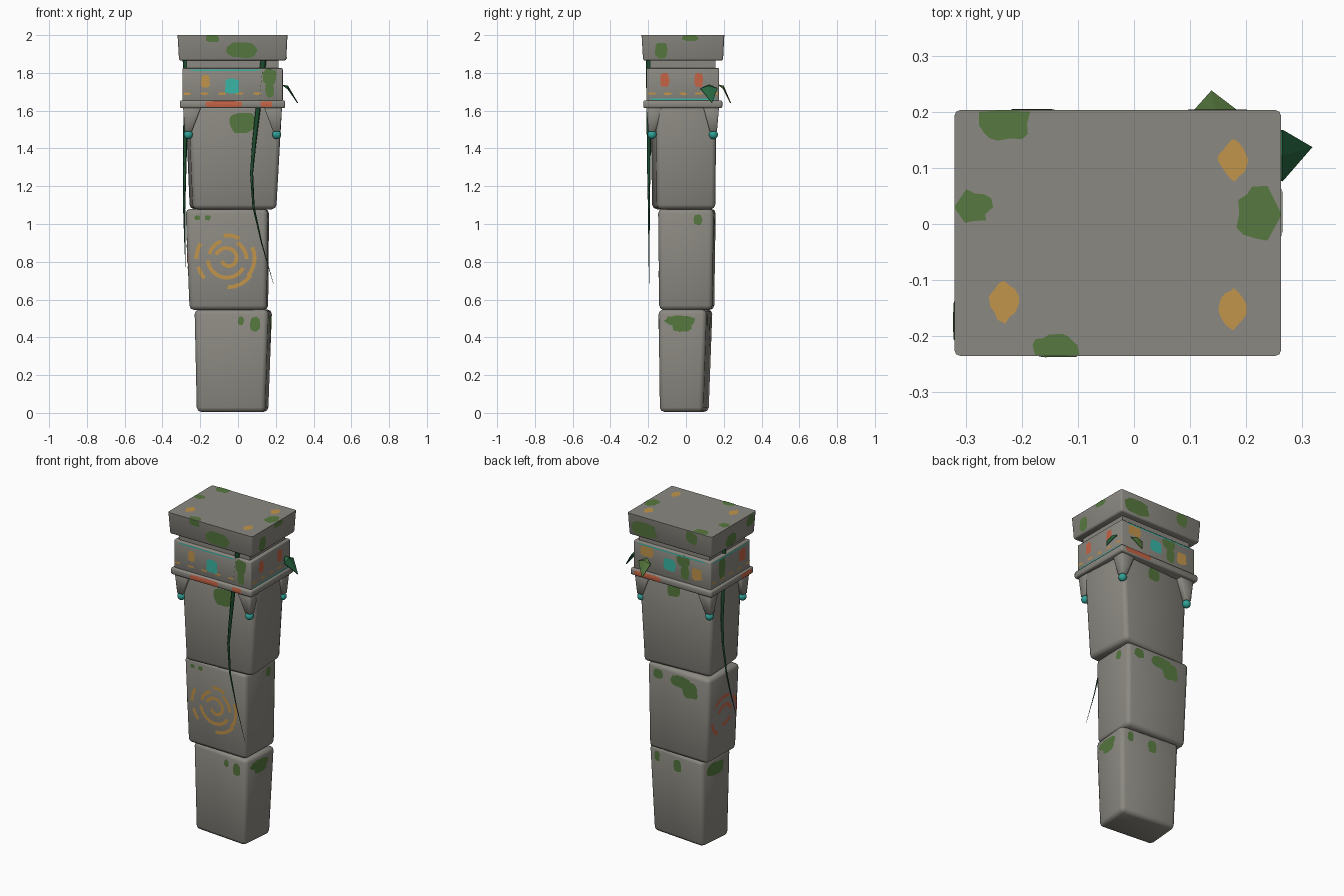
import bpy, bmesh, math, random
from mathutils import Vector
from mathutils.bvhtree import BVHTree

random.seed(4)
if "Cube" in bpy.data.objects:
    bpy.data.objects.remove(bpy.data.objects["Cube"])


def material(name, *rgb):
    m = bpy.data.materials.new(name)
    m.use_nodes = True
    m.diffuse_color = (*rgb, 1)
    bsdf = m.node_tree.nodes["Principled BSDF"]
    bsdf.inputs["Base Color"].default_value = (*rgb, 1)
    bsdf.inputs["Roughness"].default_value = 0.85
    return m


STONE = material("grey_stone", 0.26, 0.25, 0.22)
MOSS = material("moss_green", 0.095, 0.19, 0.05)
OCHRE = material("ochre_paint", 0.54, 0.3, 0.07)
TEAL = material("teal_paint", 0.04, 0.47, 0.39)
BEAD = material("teal_bead", 0.03, 0.36, 0.31)
CLAY = material("terracotta_paint", 0.56, 0.125, 0.06)
VINE = material("dark_vine_green", 0.012, 0.075, 0.028)
LEAF = material("leaf_green", 0.02, 0.13, 0.05)

surfaces = {}


def add_mesh(name, verts, faces, mat):
    me = bpy.data.meshes.new(name)
    me.from_pydata(verts, [], faces)
    ob = bpy.data.objects.new(name, me)
    bpy.context.collection.objects.link(ob)
    me.materials.append(mat)
    return ob


def smooth(ob, angle):
    bpy.ops.object.select_all(action="DESELECT")
    ob.select_set(True)
    bpy.context.view_layer.objects.active = ob
    bpy.ops.object.shade_smooth_by_angle(angle=math.radians(angle))


def block(name, z0, z1, low, high, yaw=0, bevel=0.0, segments=2, sharp_top=False):
    """Tapered stone; low and high are outer bounds (x0, x1, y0, y1)."""
    bm = bmesh.new()
    c, s = math.cos(math.radians(yaw)), math.sin(math.radians(yaw))
    rings = []
    for z, (x0, x1, y0, y1) in ((z0, low), (z1, high)):
        w, d = (x1 - x0) / 2, (y1 - y0) / 2
        k = c * c - s * s
        a, b = (w * c - d * abs(s)) / k, (d * c - w * abs(s)) / k
        rings.append([bm.verts.new(((x0 + x1) / 2 + i * a * c - j * b * s,
                                    (y0 + y1) / 2 + i * a * s + j * b * c, z))
                      for i, j in ((-1, -1), (1, -1), (1, 1), (-1, 1))])
    lo, hi = rings
    bm.faces.new(lo[::-1])
    bm.faces.new(hi)
    for i in range(4):
        j = (i + 1) % 4
        bm.faces.new((lo[i], lo[j], hi[j], hi[i]))
    if bevel:
        edges = [e for e in bm.edges if not (sharp_top and all(v in hi for v in e.verts))]
        bmesh.ops.bevel(bm, geom=edges, offset=bevel, segments=segments,
                        profile=0.5, affect="EDGES")
    bmesh.ops.recalc_face_normals(bm, faces=bm.faces)
    surfaces[name] = BVHTree.FromBMesh(bm)
    me = bpy.data.meshes.new(name)
    bm.to_mesh(me)
    bm.free()
    ob = bpy.data.objects.new(name, me)
    bpy.context.collection.objects.link(ob)
    me.materials.append(STONE)
    if bevel:
        smooth(ob, 50)
    return ob


# Stone column
block("lower_block", 0.005, 0.547, (-0.22, 0.162, -0.14, 0.122), (-0.232, 0.182, -0.147, 0.142), -5, 0.024)
block("middle_block", 0.545, 1.08, (-0.257, 0.16, -0.142, 0.15), (-0.278, 0.165, -0.148, 0.158), -1.5, 0.024)
block("upper_block", 1.078, 1.63, (-0.257, 0.204, -0.18, 0.156), (-0.28, 0.235, -0.19, 0.163), 3.5, 0.024)
block("ledge", 1.613, 1.655, (-0.308, 0.25, -0.226, 0.192), (-0.308, 0.25, -0.226, 0.192), 0, 0.01)
block("frieze", 1.65, 1.825, (-0.295, 0.237, -0.21, 0.176), (-0.295, 0.237, -0.21, 0.176), 0, 0.006)
block("neck", 1.82, 1.87, (-0.272, 0.215, -0.19, 0.155), (-0.272, 0.215, -0.19, 0.155))
block("cap", 1.865, 2.0, (-0.312, 0.255, -0.227, 0.196), (-0.32, 0.262, -0.235, 0.203), 0, 0.01, 2, True)

# Corner brackets with hanging beads
for bx, dx in ((-0.263, 0.02), (0.205, -0.02)):
    for by, dy in ((-0.18, 0.012), (0.145, -0.012)):
        tx, ty = bx + dx, by + dy
        block("corner_bracket", 1.49, 1.62, (bx - 0.019, bx + 0.019, by - 0.019, by + 0.019),
              (tx - 0.048, tx + 0.048, ty - 0.042, ty + 0.042), 0, 0.004, 1)
        bpy.ops.mesh.primitive_uv_sphere_add(segments=16, ring_count=10, radius=0.024, location=(bx, by, 1.473))
        bead = bpy.context.object
        bead.name = "bead"
        bead.data.materials.append(BEAD)
        smooth(bead, 60)

# Paint helpers: thin patches laid onto a stone surface
SIDES = {
    "front": (lambda u, v: (u, -1, v), (0, 1, 0)),
    "back": (lambda u, v: (u, 1, v), (0, -1, 0)),
    "left": (lambda u, v: (1, u, v), (-1, 0, 0)),
    "right": (lambda u, v: (-1, u, v), (1, 0, 0)),
    "top": (lambda u, v: (u, v, 3), (0, 0, -1)),
}


def project(part, side, u, v, lift=0.0025):
    start, way = SIDES[side]
    way = Vector(way)
    hit, normal, _, _ = surfaces[part].ray_cast(Vector(start(u, v)), way)
    if hit is None or normal.dot(way) > -0.6:
        return None
    return hit - way * lift


def patch(part, side, mat, u0, u1, v0, v1, power=0.7, rough=0.1, n=18):
    """Rounded blotch filling a rectangle, trimmed to the face."""
    cu, cv, ru, rv = (u0 + u1) / 2, (v0 + v1) / 2, (u1 - u0) / 2, (v1 - v0) / 2
    centre = project(part, side, cu, cv)
    if centre is None:
        return
    ring = []
    for i in range(n):
        a = math.tau * i / n
        f = 1 + random.uniform(-rough, rough)
        du, dv = (math.copysign(abs(t) ** power, t) * f for t in (math.cos(a), math.sin(a)))
        for k in range(20, 0, -1):
            p = project(part, side, cu + du * ru * k / 20, cv + dv * rv * k / 20)
            if p:
                ring.append(p)
                break
    m = len(ring)
    flip = side in ("back", "right")
    faces = [(0, i + 1, (i + 1) % m + 1)[::-1 if flip else 1] for i in range(m)]
    add_mesh(f"{part}_{mat.name}", [centre] + ring, faces, mat)


def stroke(part, side, mat, cu, cv, r0, r1, a0, a1, width=0.02):
    """Curved brush stroke from angle a0 to a1, radius r0 to r1."""
    steps = max(4, int(abs(a1 - a0) / 12))
    pairs = []
    for i in range(steps + 1):
        t = i / steps
        a, r = math.radians(a0 + (a1 - a0) * t), r0 + (r1 - r0) * t
        pair = [project(part, side, cu + q * math.cos(a), cv + q * math.sin(a))
                for q in (r - width / 2, r + width / 2)]
        if all(pair):
            pairs.append(pair)
    verts = [p for pair in pairs for p in pair]
    faces = [(i, i + 1, i + 3, i + 2)[::1 if side == "right" else -1] for i in range(0, len(verts) - 2, 2)]
    faces = [f[::-1] for f in faces] if side != "right" else faces
    add_mesh(f"{part}_stroke", verts, faces, mat)


# Moss blotches
for part, side, *box in (
        ("cap", "front", -0.17, -0.1, 1.962, 2.0), ("cap", "front", -0.06, 0.1, 1.88, 1.96),
        ("cap", "left", -0.165, -0.1, 1.875, 1.96), ("cap", "left", -0.02, 0.065, 1.968, 2.0),
        ("cap", "back", 0.06, 0.24, 1.88, 1.965), ("cap", "back", -0.22, -0.14, 1.92, 1.998),
        ("cap", "right", -0.04, 0.06, 1.875, 1.95), ("cap", "right", -0.21, -0.14, 1.93, 1.998),
        ("cap", "top", -0.275, -0.185, 0.15, 0.25), ("cap", "top", -0.38, -0.257, 0.0, 0.06),
        ("cap", "top", 0.185, 0.335, -0.03, 0.068), ("cap", "top", -0.18, -0.1, -0.27, -0.197),
        ("frieze", "front", 0.13, 0.205, 1.74, 1.82), ("frieze", "front", 0.145, 0.19, 1.67, 1.76),
        ("frieze", "back", -0.15, -0.06, 1.75, 1.82), ("frieze", "back", -0.145, -0.09, 1.67, 1.77),
        ("frieze", "right", 0.04, 0.1, 1.69, 1.82),
        ("upper_block", "front", -0.04, 0.09, 1.48, 1.59), ("upper_block", "back", -0.06, 0.02, 1.53, 1.61),
        ("middle_block", "front", -0.23, -0.2, 1.02, 1.045), ("middle_block", "front", -0.175, -0.145, 1.02, 1.045),
        ("middle_block", "left", 0.04, 0.085, 0.995, 1.05), ("middle_block", "back", 0.055, 0.12, 0.995, 1.05),
        ("middle_block", "back", -0.14, 0.0, 0.98, 1.05), ("middle_block", "back", -0.19, -0.08, 0.93, 1.03),
        ("lower_block", "front", 0.065, 0.115, 0.43, 0.51), ("lower_block", "front", 0.0, 0.03, 0.465, 0.51),
        ("lower_block", "left", -0.11, 0.05, 0.46, 0.515), ("lower_block", "left", -0.07, 0.03, 0.43, 0.48),
        ("lower_block", "back", 0.1, 0.14, 0.46, 0.52), ("lower_block", "back", -0.055, 0.0, 0.43, 0.51),
        ("lower_block", "right", -0.05, 0.1, 0.43, 0.51)):
    patch(part, side, MOSS, *box)

# Ochre diamonds on the cap
for u, v in ((0.177, 0.115), (0.175, -0.152), (-0.232, -0.138)):
    patch("cap", "top", OCHRE, u - 0.027, u + 0.027, v - 0.037, v + 0.037, 1.4)

# Painted frieze and ledge
for side, mat, *box in (
        ("front", TEAL, -0.07, 0.005, 1.69, 1.767), ("front", OCHRE, -0.195, -0.15, 1.725, 1.787),
        ("left", CLAY, -0.135, -0.09, 1.725, 1.8), ("left", CLAY, 0.045, 0.09, 1.725, 1.8),
        ("back", TEAL, -0.05, 0.03, 1.7, 1.775), ("back", OCHRE, 0.1, 0.19, 1.745, 1.81),
        ("back", OCHRE, -0.235, -0.165, 1.69, 1.765), ("right", CLAY, -0.16, -0.1, 1.72, 1.8)):
    patch("frieze", side, mat, *box, 0.5)
for side, lo, hi in (("front", -0.27, 0.1), ("left", -0.18, 0.15), ("right", -0.18, 0.15)):
    for i in range(5):
        u = lo + (hi - lo) * i / 4
        patch("frieze", side, OCHRE, u - 0.02, u + 0.02, 1.684, 1.696, 0.5)
for side, lo, hi in (("front", -0.26, 0.12), ("back", -0.26, 0.2), ("right", -0.19, 0.16)):
    patch("frieze", side, TEAL, lo, hi, 1.811, 1.819, 0.3, 0)
patch("frieze", "left", TEAL, -0.19, 0.16, 1.657, 1.664, 0.3, 0)
for side, lo, hi in (("front", -0.17, 0.02), ("front", 0.12, 0.18), ("back", 0.04, 0.22), ("right", -0.2, -0.1)):
    patch("ledge", side, CLAY, lo, hi, 1.62, 1.65, 0.3, 0.03)

# Broken spirals on the middle block
for r0, r1, a0, a1 in ((0.03, 0.065, 200, 520), (0.1, 0.1, 110, 165), (0.105, 0.095, 185, 330),
                       (0.1, 0.1, 0, 60), (0.125, 0.125, 60, 100), (0.14, 0.145, -40, 25),
                       (0.165, 0.165, 150, 180), (0.16, 0.16, 195, 220), (0.15, 0.15, 270, 325)):
    stroke("middle_block", "front", OCHRE, -0.055, 0.815, r0, r1, a0, a1)
for r, a0, a1 in ((0.06, 20, 170), (0.06, 210, 290), (0.115, 40, 110), (0.115, 130, 190), (0.12, 300, 350)):
    stroke("middle_block", "right", CLAY, 0.0, 0.81, r, r, a0, a1)


# Hanging vines
def vine(name, points):
    cu = bpy.data.curves.new(name, "CURVE")
    cu.dimensions = "3D"
    cu.bevel_depth = 0.015
    cu.bevel_resolution = 0
    cu.use_fill_caps = True
    sp = cu.splines.new("POLY")
    sp.points.add(len(points) - 1)
    for i, p in enumerate(points):
        sp.points[i].co = (*p, 1)
        sp.points[i].radius = 1.05 - i / (len(points) - 1)
    cu.materials.append(VINE)
    bpy.context.collection.objects.link(bpy.data.objects.new(name, cu))


vine("front_vine", [(0.135, -0.195, 1.87), (0.105, -0.197, 1.6), (0.085, -0.196, 1.42), (0.072, -0.197, 1.27),
                    (0.082, -0.196, 1.09), (0.125, -0.196, 0.9), (0.187, -0.195, 0.685)])
vine("side_vine", [(-0.277, 0.02, 1.87), (-0.276, 0.03, 1.6), (-0.28, 0.045, 1.42), (-0.282, 0.04, 1.27),
                   (-0.285, 0.01, 1.08), (-0.282, -0.04, 0.92), (-0.278, -0.1, 0.76)])


# Folded leaves drooping from the frieze
def leaf(name, mat, root, out, across, tip):
    root, out, across, tip = map(Vector, (root, out, across, tip))
    mid = root + out
    drop = Vector((0, 0, 0.014))
    ob = add_mesh(name, [root, mid, mid - across - drop, mid + across - drop, tip],
                  [(0, 2, 1), (0, 1, 3), (1, 2, 4), (1, 4, 3)], mat)
    ob.modifiers.new("thickness", "SOLIDIFY").thickness = 0.005


leaf("left_leaf", LEAF, (0.235, 0.122, 1.738), (0.03, 0, -0.006), (0, 0.046, 0), (0.318, 0.137, 1.642))
leaf("back_leaf", MOSS, (0.146, 0.174, 1.738), (0, 0.026, -0.006), (-0.042, 0, 0), (0.138, 0.238, 1.642))
